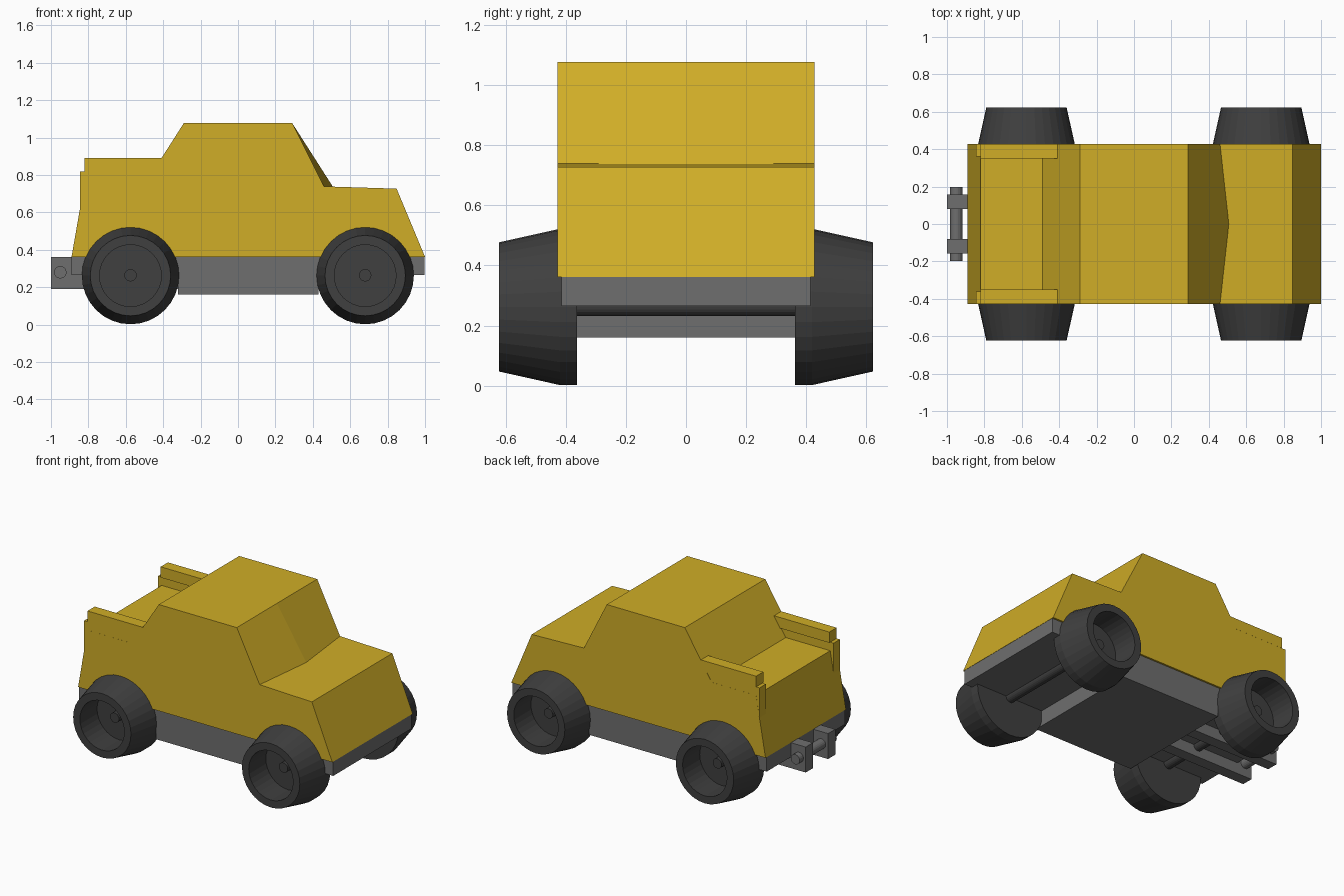
import bpy, bmesh, math
from mathutils import Matrix

if "Cube" in bpy.data.objects:
    bpy.data.objects.remove(bpy.data.objects["Cube"])


def material(name, rgb):
    m = bpy.data.materials.new(name)
    m.diffuse_color = (*rgb, 1)
    m.use_nodes = True
    m.node_tree.nodes["Principled BSDF"].inputs["Base Color"].default_value = m.diffuse_color
    return m


YELLOW = material("yellow paint", (0.63, 0.42, 0.02))
GREY = material("chassis grey", (0.157, 0.157, 0.157))
DARK = material("dark rubber", (0.05, 0.05, 0.05))


def finish(bm, name, mat):
    bmesh.ops.recalc_face_normals(bm, faces=bm.faces[:])
    me = bpy.data.meshes.new(name)
    bm.to_mesh(me)
    bm.free()
    me.materials.append(mat)
    ob = bpy.data.objects.new(name, me)
    bpy.context.collection.objects.link(ob)
    return ob


def loft(name, sections, mat):
    """Join (y, [(x, z), ...]) side profiles and cap both ends."""
    bm = bmesh.new()
    rings = [[bm.verts.new((x, y, z)) for x, z in pts] for y, pts in sections]
    n = len(rings[0])
    for a, b in zip(rings, rings[1:]):
        for i in range(n):
            j = (i + 1) % n
            bm.faces.new((a[i], a[j], b[j], b[i]))
    bm.faces.new(rings[0])
    bm.faces.new(rings[-1])
    return finish(bm, name, mat)


def box(name, x0, x1, y0, y1, z0, z1, mat):
    pts = [(x0, z0), (x1, z0), (x1, z1), (x0, z1)]
    return loft(name, [(y0, pts), (y1, pts)], mat)


def rod(name, x, z, half, r, mat):
    bm = bmesh.new()
    bmesh.ops.create_cone(bm, cap_ends=True, segments=20, radius1=r, radius2=r, depth=2 * half,
                          matrix=Matrix.Translation((x, 0, z)) @ Matrix.Rotation(math.pi / 2, 4, 'X'))
    return finish(bm, name, mat)


def wheel(name, x, z, side):
    # (distance from centre line, radius): tapered tyre with a recessed rim
    profile = [(0.362, 0.26), (0.42, 0.26), (0.622, 0.215), (0.622, 0.165), (0.44, 0.165)]
    seg = 32
    bm = bmesh.new()
    rings = []
    for y, r in profile:
        rings.append([bm.verts.new((x + r * math.cos(2 * math.pi * i / seg), side * y,
                                    z + r * math.sin(2 * math.pi * i / seg))) for i in range(seg)])
    for a, b in zip(rings, rings[1:]):
        for i in range(seg):
            j = (i + 1) % seg
            bm.faces.new((a[i], a[j], b[j], b[i]))
    bm.faces.new(rings[0])
    bm.faces.new(rings[-1])
    return finish(bm, name, DARK)


# Body shell: the windshield base is pushed forward on the centre line
def body_profile(base_x, base_z):
    return [(-0.89, 0.362), (1.0, 0.362), (0.848, 0.727), (base_x, base_z),
            (0.29, 1.077), (-0.29, 1.077), (-0.49, 0.763), (-0.82, 0.763)]


loft("body", [(-0.427, body_profile(0.46, 0.739)),
              (0, body_profile(0.507, 0.7375)),
              (0.427, body_profile(0.46, 0.739))], YELLOW)

# Cargo bed walls, top rails and hitch plates, mirrored left and right
for s, label in ((-1, "right"), (1, "left")):
    def span(a, b):
        return sorted((s * a, s * b))
    box(label + "_bed_wall", -0.845, -0.41, *span(0.36, 0.4265), 0.6, 0.82, YELLOW)
    box(label + "_bed_rail", -0.82, -0.41, *span(0.35, 0.427), 0.82, 0.892, YELLOW)
    box(label + "_hitch_plate", -1.0, -0.3, *span(0.08, 0.157), 0.19, 0.361, GREY)

# Chassis with a deeper middle section
chassis = [(-0.89, 0.362), (-0.89, 0.265), (-0.32, 0.265), (-0.32, 0.16),
           (0.43, 0.16), (0.43, 0.265), (0.998, 0.265), (0.998, 0.362)]
loft("chassis", [(-0.415, chassis), (0.415, chassis)], GREY)

# Hitch pin
rod("hitch_pin", -0.95, 0.28, 0.197, 0.033, GREY)

# Axles and wheels
for x, end in ((-0.575, "rear"), (0.68, "front")):
    rod(end + "_axle", x, 0.264, 0.49, 0.033, DARK)
    for s, label in ((-1, "right"), (1, "left")):
        wheel(f"{end}_{label}_wheel", x, 0.262, s)
